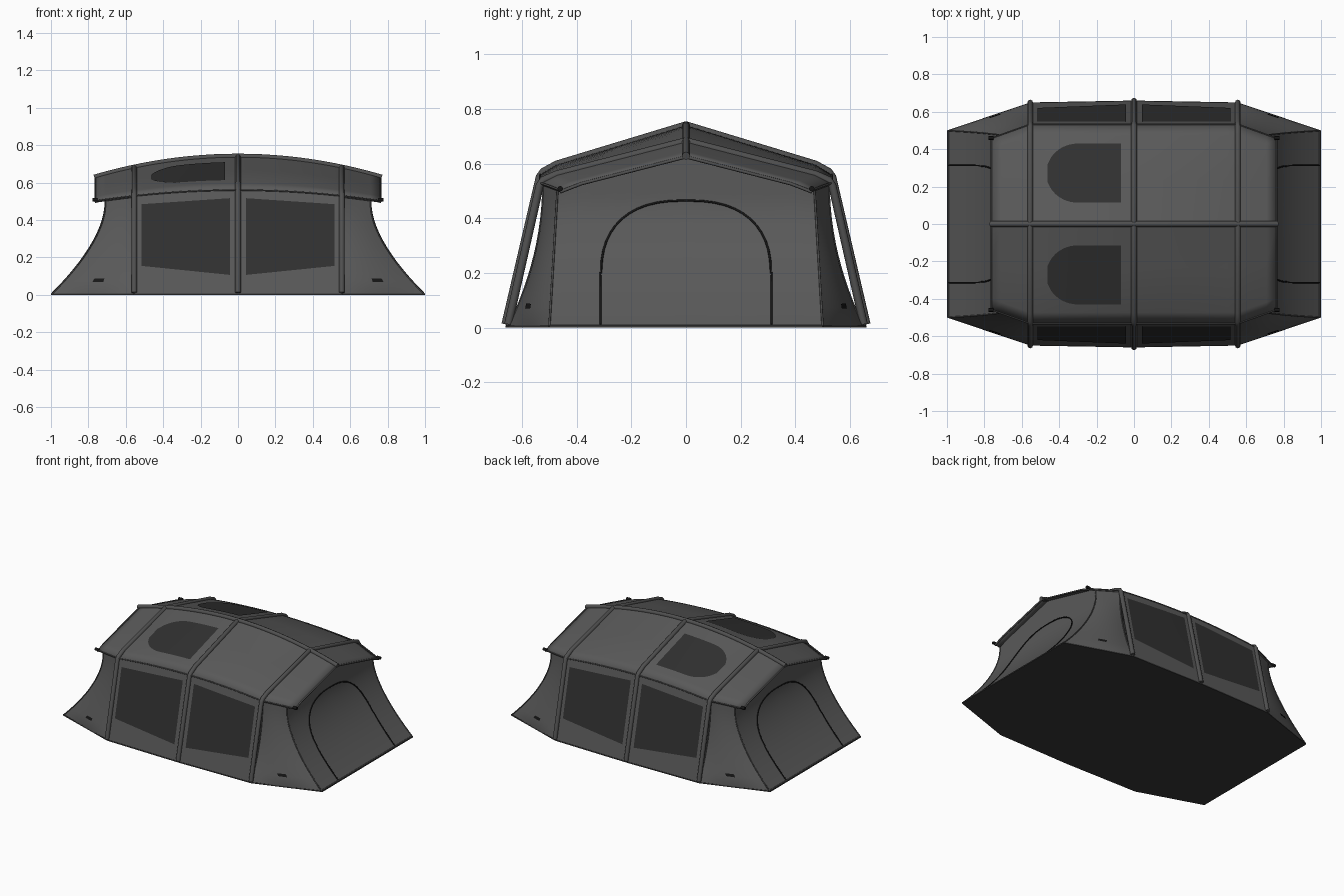
import bpy, bmesh, math
from mathutils import Vector

cube = bpy.data.objects.get("Cube")
if cube:
    bpy.data.objects.remove(cube, do_unlink=True)


def material(name, v):
    m = bpy.data.materials.new(name)
    m.use_nodes = True
    col = (v, v, v, 1)
    m.diffuse_color = col
    bsdf = m.node_tree.nodes["Principled BSDF"]
    bsdf.inputs["Base Color"].default_value = col
    bsdf.inputs["Roughness"].default_value = 0.8
    return m


FABRIC = material("grey fabric", 0.1)
POLE = material("pole sleeve grey", 0.08)
MESH = material("dark window mesh", 0.03)
FLOOR = material("groundsheet dark grey", 0.04)
BLACK = material("black trim", 0.008)

RIB, END = 0.555, 0.76     # outer rib position, roof end


def steps(a, b, n):
    return [a + (b - a) * i / n for i in range(n + 1)]


def finish(obj, mat):
    obj.data.materials.append(mat)
    bpy.context.collection.objects.link(obj)
    return obj


def sheet(name, f, us, vs, mat, thick=0.0):
    """Grid surface from f(u, v), normals turned away from the middle."""
    bm = bmesh.new()
    rows = [[bm.verts.new(f(u, v)) for v in vs] for u in us]
    for a, b in zip(rows, rows[1:]):
        for i in range(len(vs) - 1):
            bm.faces.new((a[i], a[i + 1], b[i + 1], b[i]))
    bm.normal_update()
    mid = Vector((0, 0, 0.2))
    if sum((p.calc_center_median() - mid).dot(p.normal) for p in bm.faces) < 0:
        bmesh.ops.reverse_faces(bm, faces=bm.faces)
    me = bpy.data.meshes.new(name)
    bm.to_mesh(me)
    bm.free()
    obj = finish(bpy.data.objects.new(name, me), mat)
    if thick:
        mod = obj.modifiers.new("thickness", 'SOLIDIFY')
        mod.thickness = thick
        mod.offset = -1
    bpy.ops.object.select_all(action='DESELECT')
    obj.select_set(True)
    bpy.context.view_layer.objects.active = obj
    bpy.ops.object.shade_smooth_by_angle(angle=math.radians(25))
    return obj


def pipe(name, pts, r, mat):
    cu = bpy.data.curves.new(name, 'CURVE')
    cu.dimensions = '3D'
    cu.bevel_depth = r
    cu.bevel_resolution = 2
    cu.use_fill_caps = True
    sp = cu.splines.new('POLY')
    sp.points.add(len(pts) - 1)
    for p, co in zip(sp.points, pts):
        p.co = (*co, 1)
    return finish(bpy.data.objects.new(name, cu), mat)


# Shape rules of the tent
def ridge_z(x):
    return 0.74 - 0.19 * x * x


def eave(x):
    k = max(0, (abs(x) - RIB) / (END - RIB))
    return 0.533 - 0.073 * k, 0.56 - 0.1 * x * x


def roof_z(x, y):
    ye, ze = eave(x)
    ys, zs = ye - 0.06, ze + 0.2 * (ridge_z(x) - ze)
    y = abs(y)
    if y < ys:
        return ridge_z(x) + (zs - ridge_z(x)) * y / ys
    return zs + (ze - zs) * (y - ys) / (ye - ys)


def wall_y(x, z):
    ye, ze = eave(x)
    base = 0.66 - 0.018 * abs(x)
    return base + (ye - base) * z / ze


def end_x(z):
    return 0.71 + 0.29 * max(0, 1 - z / 0.47) ** 1.65


def flank(s, t):
    zi, zo = 0.525 * t, 0.505 * t
    yi, yo = 0.522 + 0.128 * (1 - t) ** 2, 0.5 - 0.03 * t
    bulge = 0.08 * s * (1 - s) * math.sin(math.pi * math.sqrt(t))
    return (RIB + (end_x(zo) - RIB) * s, yi + (yo - yi) * s + bulge,
            zi + (zo - zi) * s)


def end_panel(v, t):
    y = v * (0.5 - 0.03 * t)
    z = t * (roof_z(0.71, y) - 0.004)
    return end_x(z), y, z


# Groundsheet
outline = [(1, 0.5), (RIB, 0.65), (0, 0.66), (-RIB, 0.65), (-1, 0.5)]
outline += [(x, -y) for x, y in reversed(outline)]
bm = bmesh.new()
base = bm.faces.new([bm.verts.new((x, y, 0)) for x, y in outline])
ext = bmesh.ops.extrude_face_region(bm, geom=[base])
bmesh.ops.translate(bm, vec=(0, 0, 0.008),
                    verts=[g for g in ext["geom"] if isinstance(g, bmesh.types.BMVert)])
bmesh.ops.recalc_face_normals(bm, faces=bm.faces)
me = bpy.data.meshes.new("groundsheet")
bm.to_mesh(me)
bm.free()
finish(bpy.data.objects.new("groundsheet", me), FLOOR)

# Roof canopy
xs = steps(-END, -RIB, 4) + steps(-RIB, RIB, 20)[1:] + steps(RIB, END, 4)[1:]


def roof_point(x, v):
    ye = eave(x)[0]
    y = math.copysign(max(0, ye - 0.06 * (2 - abs(v))), v) if abs(v) > 1 else v * (ye - 0.06)
    return x, y, roof_z(x, y)


sheet("roof", roof_point, xs, [-2, -1, -0.5, 0, 0.5, 1, 2], FABRIC, 0.01)
pipe("ridge_pole", [(x, 0, ridge_z(x)) for x in steps(-0.768, 0.768, 24)], 0.015, POLE)

# Ribs over the canopy
for name, x in (("left_rib", RIB), ("middle_rib", 0), ("right_rib", -RIB)):
    ye, ze = eave(x)
    half = [(x, wall_y(x, 0), 0.012), (x, ye + 0.002, ze - 0.01), (x, ye - 0.012, ze + 0.01),
            (x, ye - 0.06, roof_z(x, ye - 0.06)), (x, 0, ridge_z(x))]
    pipe(name, half + [(px, -py, pz) for px, py, pz in half[-2::-1]], 0.015, POLE)

for sy, side in ((-1, "front"), (1, "back")):
    # Long walls with eave seam
    sheet(side + "_wall", lambda x, t: (x, sy * wall_y(x, t * eave(x)[1]), t * eave(x)[1]),
          steps(-RIB, RIB, 12), steps(0, 1, 2), FABRIC)
    pipe(side + "_eave_seam", [(x, sy * eave(x)[0], eave(x)[1]) for x in xs], 0.004, POLE)

    # Wall windows
    for sx, hand in ((-1, "right"), (1, "left")):
        def window(u, t):
            low, high = 0.107 + 0.048 * u, 0.517 - 0.032 * u
            x, z = sx * (0.043 + 0.472 * u), low + (high - low) * t
            return x, sy * (wall_y(x, z) + 0.004), z
        sheet(f"{side}_{hand}_window", window, steps(0, 1, 6), steps(0, 1, 2), MESH)

    # Roof window, rounded at one end
    def skylight(x, v):
        w = math.sqrt(1 - max(0, (-0.3 - x) / 0.17) ** 2)
        y = sy * (0.272 + 0.158 * w * v)
        return x, y, roof_z(x, y) + 0.005
    sheet(side + "_roof_window", skylight, steps(-0.07, -0.3, 5) + steps(-0.3, -0.462, 8)[1:],
          steps(-1, 1, 2), MESH)

for sx, hand in ((-1, "right"), (1, "left")):
    # Sloping end panel with zipped door arch
    def end_at(v, t):
        x, y, z = end_panel(v, t)
        return sx * x, y, z
    sheet(hand + "_end_panel", end_at, steps(-1, 1, 12), steps(0, 1, 16), FABRIC)
    arch = [(-0.313, z) for z in steps(0.01, 0.2, 6)]
    for a in steps(math.pi, 0, 24):
        c, s = math.cos(a), math.sin(a)
        arch.append((0.31 * math.copysign(abs(c) ** 0.8, c), 0.2 + 0.265 * abs(s) ** 0.85))
    arch += [(0.313, z) for z in steps(0.2, 0.01, 6)]
    pipe(hand + "_door_zip", [(sx * (end_x(z) + 0.002), y, z) for y, z in arch], 0.004, BLACK)
    pipe(hand + "_end_hem", [(sx * END, y, roof_z(END, y) - 0.006)
                             for y in steps(-0.46, 0.46, 12)], 0.006, POLE)
    pipe(hand + "_base_hem", [(sx * 0.992, -0.5, 0.006), (sx * 0.992, 0.5, 0.006)], 0.005, POLE)

    for sy, side in ((-1, "front"), (1, "back")):
        # Curved corner flank, its seam, tag and toggle
        def flank_at(s, t, out=0.0):
            x, y, z = flank(s, t)
            return sx * (x + out * 0.5), sy * (y + out), z
        where = f"{side}_{hand}"
        sheet(where + "_flank", flank_at, steps(0, 1, 8), steps(0, 1, 14), FABRIC)
        pipe(where + "_corner_seam", [flank_at(1, t) for t in steps(0.01, 1, 16)], 0.004, POLE)
        pipe(where + "_flank_hem", [flank_at(0, t) for t in steps(0.01, 1, 12)], 0.004, POLE)
        sheet(where + "_tag", lambda s, t: flank_at(s, t, 0.005),
              steps(0.43, 0.58, 2), steps(0.136, 0.17, 1), BLACK)
        pipe(where + "_toggle", [(sx * 0.75, sy * 0.46, 0.508), (sx * 0.778, sy * 0.46, 0.508)],
             0.01, BLACK)
